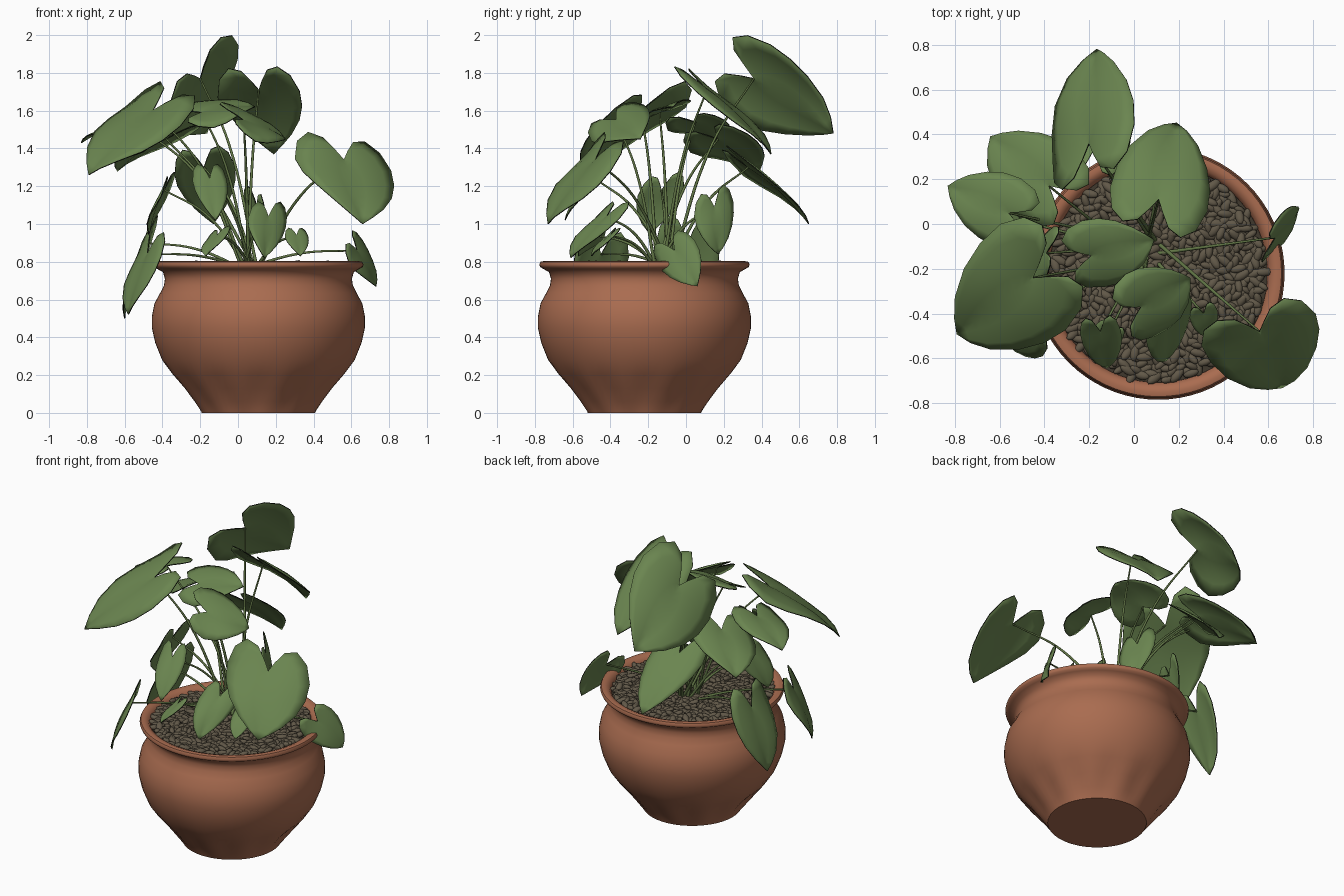
import bpy, bmesh, math, random
from mathutils import Vector, Matrix

random.seed(4)
old = bpy.data.objects.get("Cube")
if old:
    bpy.data.objects.remove(old, do_unlink=True)

CENTRE = Vector((.108, -.22, 0))     # pot axis
CROWN = Vector((.06, -.12, .76))     # where the stems leave the soil


def material(name, rgb):
    mat = bpy.data.materials.new(name)
    mat.use_nodes = True
    mat.diffuse_color = (*rgb, 1)
    bsdf = mat.node_tree.nodes["Principled BSDF"]
    bsdf.inputs["Base Color"].default_value = (*rgb, 1)
    bsdf.inputs["Roughness"].default_value = .8
    return mat


terracotta = material("terracotta", (.40, .15, .08))
leaf_green = material("leaf green", (.145, .235, .08))
leaf_rim = material("dark leaf rim", (.012, .016, .008))
stem_green = material("stem green", (.12, .18, .06))
pebble_brown = material("pebble brown", (.12, .098, .065))
soil_brown = material("soil brown", (.05, .04, .027))


def finish(name, bm, *mats):
    mesh = bpy.data.meshes.new(name)
    bm.normal_update()
    bm.to_mesh(mesh)
    bm.free()
    for mat in mats:
        mesh.materials.append(mat)
    mesh.shade_smooth()
    obj = bpy.data.objects.new(name, mesh)
    bpy.context.collection.objects.link(obj)
    return obj


def lathe(name, profile, mat, segments=72, pleat=0):
    """Spin a (radius, height) profile round the pot axis, with shallow pleats near the foot."""
    bm = bmesh.new()
    rings = []
    for r, z in profile:
        ring = []
        for i in range(segments):
            a = math.tau * i / segments
            foot = max(0, 1 - abs(z - .12) / .12)
            rr = r - pleat * foot * (1 + math.cos(12 * a))
            ring.append(bm.verts.new(CENTRE + Vector((rr * math.cos(a), rr * math.sin(a), z))))
        rings.append(ring)
    for low, high in zip(rings, rings[1:]):
        for i in range(segments):
            j = (i + 1) % segments
            bm.faces.new((low[i], low[j], high[j], high[i]))
    bmesh.ops.remove_doubles(bm, verts=bm.verts, dist=.0001)
    bmesh.ops.recalc_face_normals(bm, faces=bm.faces)
    return finish(name, bm, mat)


# Pot: flat foot, round belly, narrow neck and rolled rim
pot = lathe("pot", [
    (0, 0), (.30, 0), (.303, .006), (.345, .06), (.40, .13), (.46, .205), (.51, .28), (.546, .37),
    (.564, .45), (.564, .51), (.55, .58), (.52, .635), (.5, .675), (.495, .71),
    (.505, .745), (.535, .762), (.552, .772), (.557, .785), (.55, .80), (.53, .804),
    (.505, .795), (.488, .77), (.48, .70)], terracotta, pleat=.01)
bpy.context.view_layer.objects.active = pot
pot.select_set(True)
bpy.ops.object.shade_smooth_by_angle(angle=math.radians(50))
pot.select_set(False)

lathe("soil", [(0, .76), (.487, .76)], soil_brown)

# Pebbles: elongated stones spread in a sunflower pattern
bm = bmesh.new()
COUNT = 760
for i in range(COUNT):
    r = .475 * math.sqrt((i + .5) / COUNT)
    a = i * 2.39996
    spot = CENTRE + Vector((r * math.cos(a), r * math.sin(a), .775 + random.uniform(-.01, .01)))
    turn = Matrix.Rotation(random.uniform(0, math.tau), 4, 'Z')
    tilt = Matrix.Rotation(random.uniform(-.5, .5), 4, 'Y')
    size = random.uniform(.85, 1.15)
    shape = Matrix.Diagonal((.037 * size, .018 * size, .016, 1))
    bmesh.ops.create_icosphere(bm, subdivisions=2, radius=1,
                               matrix=Matrix.Translation(spot) @ turn @ tilt @ shape)
finish("pebbles", bm, pebble_brown)

# Half outline of a heart-shaped blade: (across, along), from the notch round the lobe to the tip
HEART = [(0, 0), (.13, -.14), (.32, -.31), (.6, -.37), (.87, -.23), (1, .03),
         (.96, .28), (.8, .52), (.52, .75), (.24, .9), (0, 1)]
COLUMNS = 4


def blade(name, notch, tip, side):
    axis = tip - notch
    up = side.cross(axis).normalized()
    if up.z < 0:
        up = -up
    bm = bmesh.new()
    last = len(HEART) - 1
    for sign in (1, -1):
        grid = []
        for i, (across, along) in enumerate(HEART):
            row = []
            for k in range(COLUMNS + 1):
                f = k / COLUMNS
                mid = (i / last) ** 1.3
                v = across * f
                u = mid + (along - mid) * f
                wave = .05 * math.sin(5 * u + 2 * sign) * v
                lift = axis.length * (.2 * u * (1 - u) if u > 0 else .1 * u)
                lift += side.length * (.22 * v - .32 * v * v + wave)
                row.append(bm.verts.new(notch + axis * u + side * v * sign + up * lift))
            grid.append(row)
        for a, b in zip(grid, grid[1:]):
            for k in range(COLUMNS):
                bm.faces.new((a[k], a[k + 1], b[k + 1], b[k]))
    bmesh.ops.remove_doubles(bm, verts=bm.verts, dist=.0004)
    bmesh.ops.dissolve_degenerate(bm, edges=bm.edges, dist=.0001)
    bmesh.ops.recalc_face_normals(bm, faces=bm.faces)
    obj = finish(name + "_leaf", bm, leaf_green, leaf_rim)
    solid = obj.modifiers.new("thickness", 'SOLIDIFY')
    solid.thickness = .006
    solid.offset = 0
    solid.material_offset_rim = 1


def stem(name, end):
    curve = bpy.data.curves.new(name + "_stem", 'CURVE')
    curve.dimensions = '3D'
    curve.bevel_depth = .008
    curve.bevel_resolution = 1
    curve.resolution_u = 8
    curve.materials.append(stem_green)
    root = CROWN + Vector((random.uniform(-.05, .05), random.uniform(-.05, .05), 0))
    middle = root.lerp(end, .5)
    middle.z += .14 * (end.z - root.z) + .02
    spline = curve.splines.new('BEZIER')
    spline.bezier_points.add(2)
    for point, place, radius in zip(spline.bezier_points, (root, middle, end), (1.2, .9, .6)):
        point.co = place
        point.radius = radius
        point.handle_left_type = point.handle_right_type = 'AUTO'
    bpy.context.collection.objects.link(bpy.data.objects.new(name + "_stem", curve))


def leaf(name, notch, tip, side):
    """One stalk and blade: notch point, tip point and half-width vector."""
    blade(name, Vector(notch), Vector(tip), Vector(side))
    stem(name, Vector(notch))


# Tall upper leaves
leaf("tall_back", (-.2, .36, 1.77), (-.165, .78, 1.48), (.19, .08, .195))
leaf("high_back", (.11, .11, 1.71), (.19, .45, 1.37), (.215, -.06, .01))
leaf("back_right", (-.38, .17, 1.45), (-.64, .39, 1.28), (.13, .15, .04))
leaf("low_back", (-.18, .33, 1.3), (-.13, .65, 1.0), (.16, .02, .02))
leaf("far_right", (-.56, .05, 1.54), (-.83, .17, 1.43), (.06, .15, .02))
leaf("big_right", (-.45, -.24, 1.6), (-.79, -.49, 1.26), (.15, -.23, -.06))
leaf("centre_right", (-.19, -.14, 1.59), (.09, -.07, 1.62), (-.05, .15, .06))
leaf("centre_left", (.03, -.37, 1.55), (.25, -.24, 1.45), (-.07, .14, .09))
leaf("big_left", (.56, -.48, 1.34), (.66, -.73, 1.0), (.25, .08, -.04))

# Middle and low leaves around the crown
leaf("front_middle", (-.15, -.48, 1.24), (-.12, -.64, 1.02), (.09, .01, 0))
leaf("front_low", (.16, -.42, 1.04), (.14, -.61, .82), (.1, .07, 0))
leaf("side_right", (-.39, -.13, 1.18), (-.47, -.19, .95), (.03, .12, .02))
leaf("hanging_back_right", (-.49, .01, .9), (-.6, .0, .5), (.02, .17, 0))
leaf("hanging_right", (-.48, -.45, .84), (-.58, -.5, .52), (.07, -.14, 0))
leaf("hanging_left", (.63, -.06, .86), (.73, .06, .67), (.03, .1, .06))
leaf("back_low", (.1, .15, 1.09), (.13, .17, .84), (-.06, .1, .04))
leaf("small_left", (.31, -.4, .94), (.33, -.5, .83), (.06, .02, 0))
leaf("small_right", (-.11, -.48, .94), (-.17, -.57, .83), (.06, -.03, .02))
